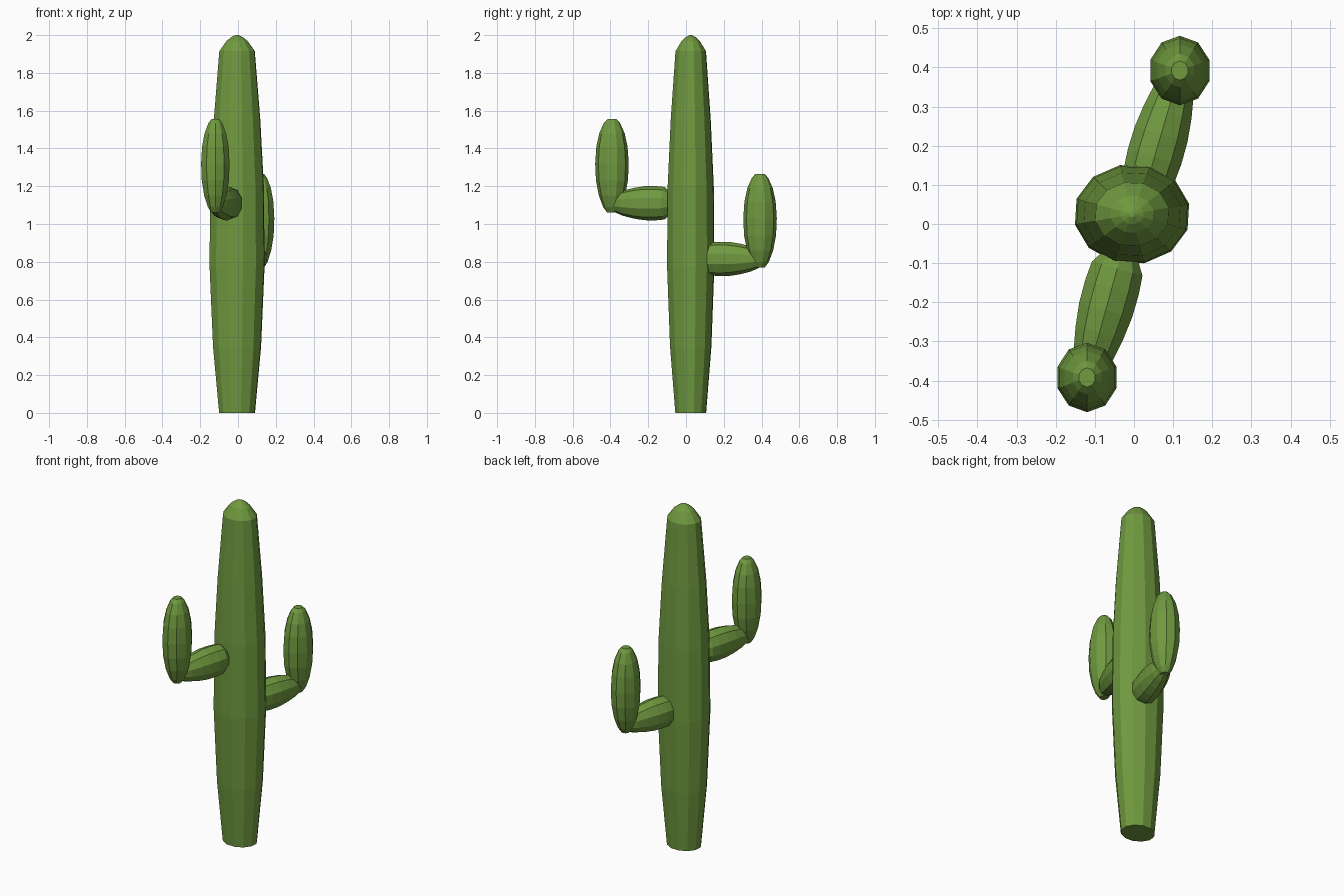
import bpy, math
from mathutils import Matrix, Vector

if "Cube" in bpy.data.objects:
    bpy.data.objects.remove(bpy.data.objects["Cube"])

green = bpy.data.materials.new("cactus_green")
green.diffuse_color = (0.16, 0.32, 0.05, 1)
green.use_nodes = True
green.node_tree.nodes["Principled BSDF"].inputs["Base Color"].default_value = green.diffuse_color


def lathe(name, profile, sides, sx, sy, matrix, turn=0.0):
    """Closed flat-shaded barrel from (height, radius) rings, placed by matrix."""
    verts, faces = [], []
    for h, r in profile:
        for i in range(sides):
            a = 2 * math.pi * i / sides + turn
            verts.append(matrix @ Vector((r * sx * math.cos(a), r * sy * math.sin(a), h)))
    for k in range(len(profile) - 1):
        for i in range(sides):
            j = (i + 1) % sides
            faces.append((k * sides + i, k * sides + j, (k + 1) * sides + j, (k + 1) * sides + i))
    faces.append(tuple(reversed(range(sides))))
    faces.append(tuple(range((len(profile) - 1) * sides, len(profile) * sides)))
    mesh = bpy.data.meshes.new(name)
    mesh.from_pydata(verts, [], faces)
    mesh.materials.append(green)
    obj = bpy.data.objects.new(name, mesh)
    bpy.context.collection.objects.link(obj)
    return obj


# Trunk: tapered barrel with a rounded tip
trunk = [(0, 0.097), (0.35, 0.130), (0.78, 0.149), (1.2, 0.145), (1.55, 0.126),
         (1.915, 0.096), (1.97, 0.056), (1.99, 0.03), (2.0, 0.008)]
lathe("trunk", trunk, 12, 1.0, 0.86, Matrix.Translation((-0.005, 0.025, 0)),
      math.radians(12))

# Arms: sideways branch ending in an upright lobe
branch = [(0, 0.062), (0.03, 0.086), (0.08, 0.091), (0.14, 0.090), (0.20, 0.081),
          (0.26, 0.066), (0.32, 0.040)]
lobe = [(0, 0.025), (0.03, 0.046), (0.09, 0.068), (0.17, 0.083), (0.26, 0.087),
        (0.35, 0.081), (0.42, 0.066), (0.475, 0.042), (0.495, 0.024)]


def arm(name, start, end, base_z):
    a, b = Vector(start), Vector(end)
    along = (b - a).normalized()
    side = Vector((0, 0, 1)).cross(along)
    rot = Matrix((side, Vector((0, 0, 1)), along)).transposed()
    if rot.determinant() < 0:
        rot = Matrix((-side, Vector((0, 0, 1)), along)).transposed()
    lathe(name + "_branch", branch, 10, 0.82, 1.0,
          Matrix.Translation(a) @ rot.to_4x4(), math.pi / 2)
    lathe(name + "_lobe", lobe, 10, 0.91, 1.02,
          Matrix.Translation((b.x, b.y, base_z)), math.radians(18))


arm("front_arm", (-0.035, -0.085, 1.11), (-0.12, -0.392, 1.11), 1.06)
arm("back_arm", (0.03, 0.095, 0.815), (0.117, 0.392, 0.815), 0.77)
